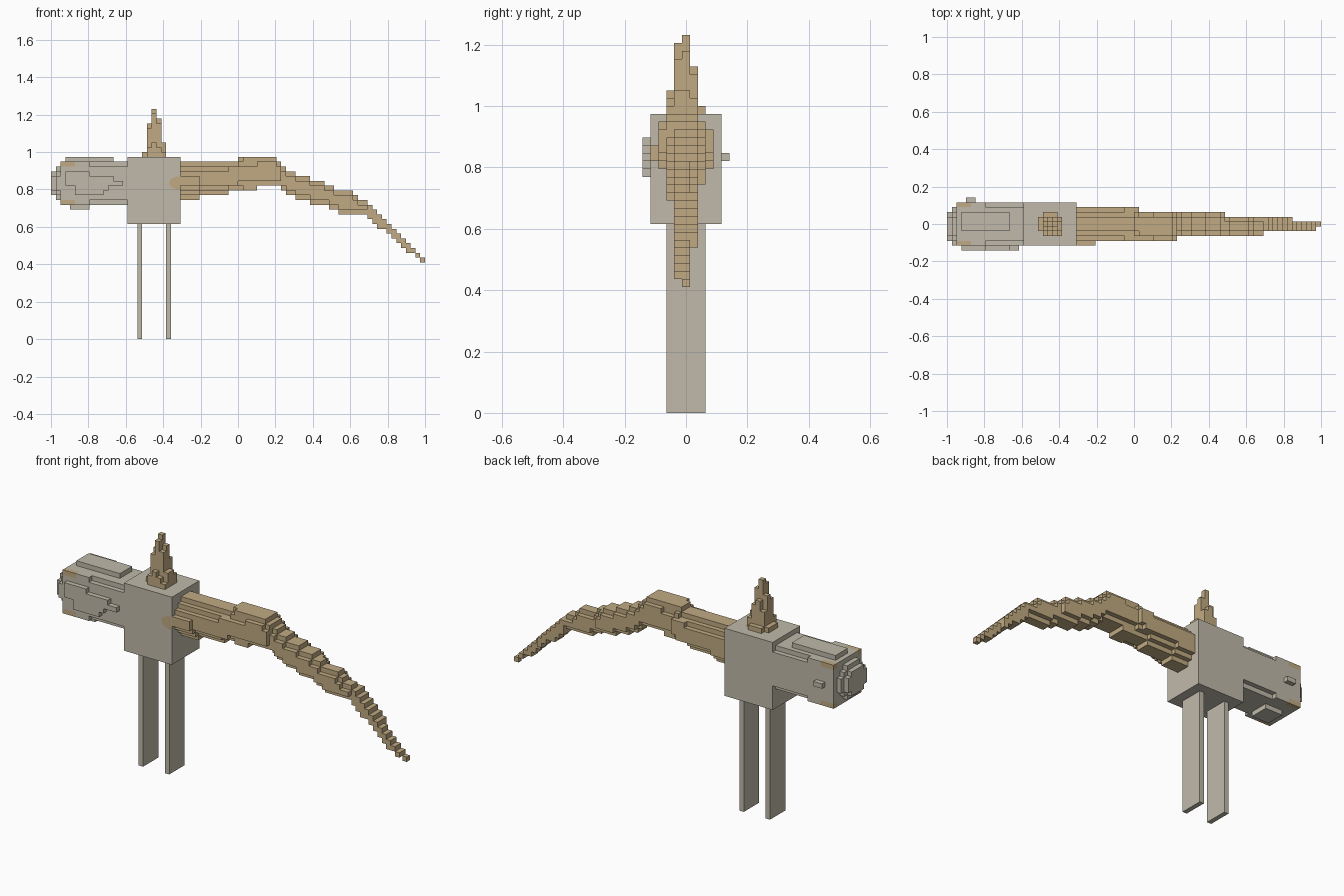
import bpy, bmesh, math
from mathutils import Vector

old = bpy.data.objects.get("Cube")
if old:
    bpy.data.objects.remove(old, do_unlink=True)

V = 2 / 78  # edge of one block


def material(name, rgb):
    m = bpy.data.materials.new(name)
    m.use_nodes = True
    color = (*rgb, 1)
    m.diffuse_color = color
    m.node_tree.nodes["Principled BSDF"].inputs["Base Color"].default_value = color
    return m


GREY = material("warm grey", (0.527, 0.491, 0.402))
TAN = material("tan", (0.527, 0.402, 0.223))


def finish(name, bm, mats):
    me = bpy.data.meshes.new(name)
    bm.to_mesh(me)
    bm.free()
    for m in mats:
        me.materials.append(m)
    ob = bpy.data.objects.new(name, me)
    bpy.context.collection.objects.link(ob)
    return ob


def point(i, j, k):
    return Vector((i * V - 1, (j - 0.5) * V, k * V))


def box(name, lo, hi, mat):
    """Plain block spanning grid corners lo to hi."""
    bm = bmesh.new()
    bmesh.ops.create_cube(bm, size=1)
    a, b = point(*lo), point(*hi)
    for v in bm.verts:
        v.co = (a + b) / 2 + v.co * (b - a)
    return finish(name, bm, [mat])


def blocks(name, cells, mats, rule=lambda c: 0):
    """Outer skin of a set of grid cells."""
    bm = bmesh.new()
    for cell in sorted(cells):
        for axis in range(3):
            for side in (0, 1):
                near = list(cell)
                near[axis] += 2 * side - 1
                if tuple(near) in cells:
                    continue
                quad = []
                for u, w in ((0, 0), (1, 0), (1, 1), (0, 1)):
                    c = list(cell)
                    c[axis] += side
                    c[(axis + 1) % 3] += u
                    c[(axis + 2) % 3] += w
                    quad.append(bm.verts.new(point(*c)))
                if not side:
                    quad.reverse()
                bm.faces.new(quad).material_index = rule(cell)
    bmesh.ops.remove_doubles(bm, verts=bm.verts, dist=V / 100)
    return finish(name, bm, mats)


def span(i, j, k):
    return {(a, b, c) for a in range(*i) for b in range(*j) for c in range(*k)}


def step(table, i):
    """Value of the first entry whose end lies beyond i."""
    return next(value for end, value in table if i < end)


def oval(i, j0, j1, k0, k1):
    """One rounded slice, j0..j1 inclusive, k0..k1 exclusive."""
    cells = set()
    jc, hj = (j0 + j1) / 2, (j1 - j0 + 1) / 2
    kc, hk = (k0 + k1) / 2, (k1 - k0) / 2
    for j in range(j0, j1 + 1):
        s = hk * math.sqrt(1 - ((j - jc) / hj) ** 2)
        lo, hi = math.floor(kc - s + 0.5), math.floor(kc + s + 0.5)
        cells |= span((i, i + 1), (j, j + 1), (lo, max(hi, lo + 1)))
    return cells


# Body and two plank legs
box("body", (16, -4, 24), (27, 5, 38), GREY)
for name, i in (("right_leg", 18), ("left_leg", 24)):
    box(name, (i, -2, 0), (i + 1, 3, 24), GREY)

# Painted half oval beside the tail root
bm = bmesh.new()
bmesh.ops.create_circle(bm, cap_ends=True, segments=32, radius=1)
for v in bm.verts:
    v.co = (min(v.co.x, 0) * 0.06 - 0.308, -4.5 * V - 0.002, v.co.y * 0.036 + 0.835)
for f in bm.faces:
    f.normal_update()
    if f.normal.y > 0:
        f.normal_flip()
finish("body_patch", bm, [TAN])

# Head: box with notched long edges, raised layers and a rounded end
head = span((2, 16), (-4, 5), (28, 37))
head -= {c for c in head if c[0] >= 8 and abs(c[1]) == 4 and c[2] in (28, 36)}
head |= span((3, 13), (-1, 3), (37, 38)) | span((4, 8), (-2, 2), (27, 28))
head |= span((4, 6), (5, 6), (32, 33))
for k, i0, i1 in ((30, 5, 11), (31, 5, 12), (32, 3, 15), (33, 3, 13), (34, 3, 8)):
    head |= span((i0, i1), (-5, -4), (k, k + 1))
head |= oval(1, -4, 3, 29, 36) | oval(0, -3, 2, 30, 35)
blocks("head", head, [GREY, TAN],
       lambda c: int(2 <= c[0] < 5 and abs(c[1]) == 4 and c[2] in (28, 36)))

# Drooping tail: stepped outline filled with rounded slices
TOP = ((39, 37), (47, 38), (48, 37), (49, 36), (51, 35), (54, 34),
       (57, 33), (59, 32), (63, 31), (64, 30), (66, 29))
BOTTOM = ((31, 29), (37, 30), (43, 31), (48, 32), (49, 31), (51, 30),
          (54, 29), (58, 28), (60, 27), (66, 26))
FRONT = ((48, -3), (66, -2), (77, -1), (78, 0))
BACK = ((40, 3), (58, 2), (72, 1), (78, 0))
tail = span((27, 31), (-4, -3), (32, 34))
for i in range(27, 78):
    if i < 66:
        hi, lo = step(TOP, i), step(BOTTOM, i)
    else:
        hi, lo = 94 - i, round(25 - (i - 66) * 9 / 11)
    tail |= oval(i, step(FRONT, i), step(BACK, i), lo, max(hi, lo + 1))
blocks("tail", tail, [TAN])

# Stepped spire on the back
spire = set()
for i, a in enumerate((1, 7, 10, 8, 3)):
    for j, b in enumerate((3, 9, 10, 6, 1)):
        spire |= span((19 + i, 20 + i), (j - 2, j - 1), (38, 38 + round(a * b / 10)))
blocks("spire", spire, [TAN])
